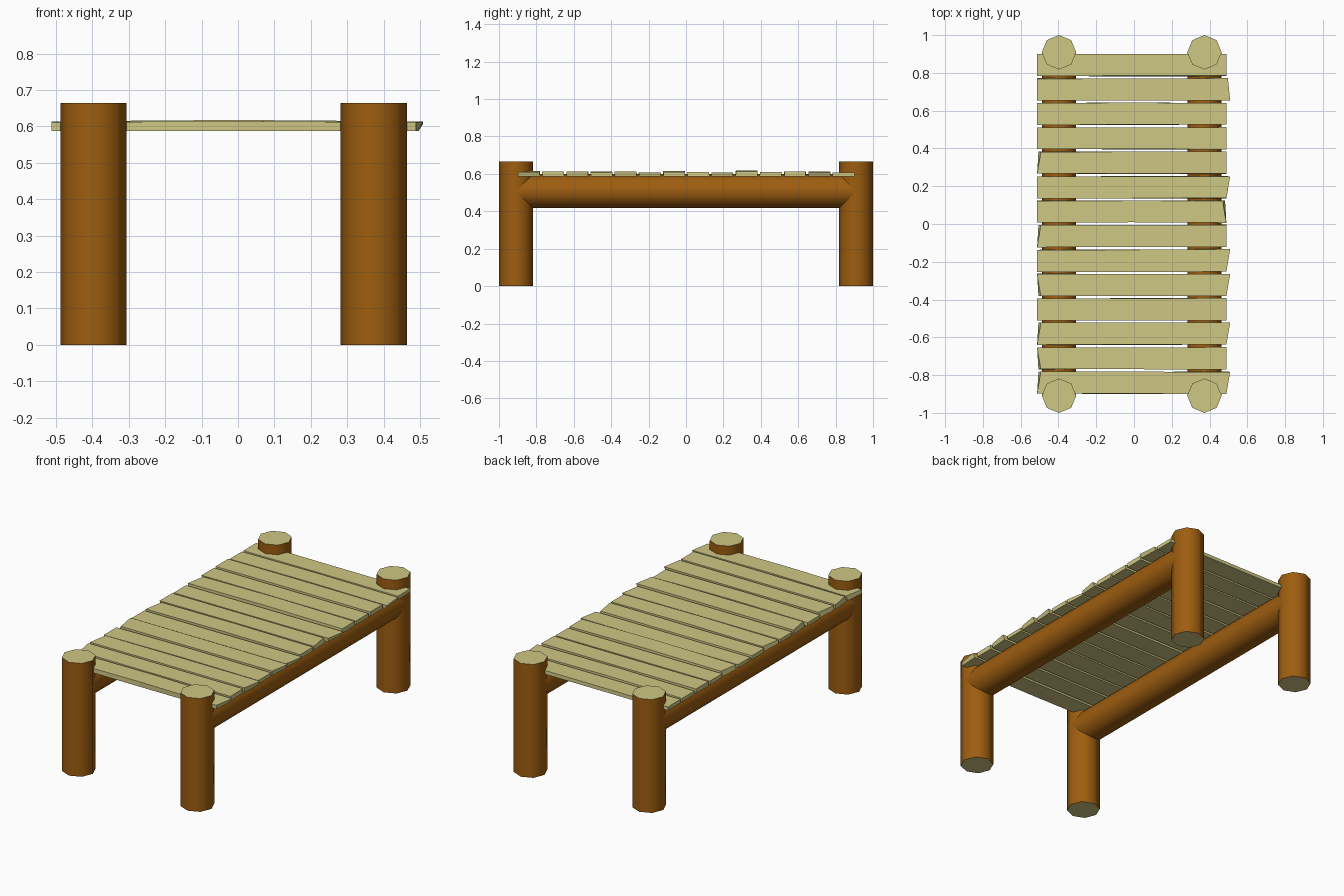
import bpy, bmesh, random
from math import pi
from mathutils import Matrix, Vector

if "Cube" in bpy.data.objects:
    bpy.data.objects.remove(bpy.data.objects["Cube"])

random.seed(4)

def material(name, color):
    m = bpy.data.materials.new(name)
    m.diffuse_color = (*color, 1)
    m.use_nodes = True
    m.node_tree.nodes["Principled BSDF"].inputs["Base Color"].default_value = m.diffuse_color
    return m

BARK = material("bark", (0.34, 0.11, 0.005))
WOOD = material("cut_wood", (0.62, 0.57, 0.23))

def finish(bm, name, mats):
    bmesh.ops.recalc_face_normals(bm, faces=bm.faces)
    me = bpy.data.meshes.new(name)
    bm.to_mesh(me)
    bm.free()
    for m in mats:
        me.materials.append(m)
    ob = bpy.data.objects.new(name, me)
    bpy.context.collection.objects.link(ob)
    return ob

def log(name, center, length, radius=0.091, rot=None):
    """Eight-sided log: smooth bark sides, flat pale cut ends."""
    bm = bmesh.new()
    mat = Matrix.Translation(center) @ (rot or Matrix())
    bmesh.ops.create_cone(bm, cap_ends=True, segments=8, radius1=radius,
                          radius2=radius, depth=length, matrix=mat)
    for f in bm.faces:
        cap = len(f.verts) == 8
        f.material_index = 1 if cap else 0
        f.smooth = not cap
    for e in bm.edges:
        e.smooth = not any(len(f.verts) == 8 for f in e.link_faces)
    return finish(bm, name, [BARK, WOOD])

def plank(name, y, skew, bow, lift):
    """Flat board; skew = x shift of (left back, left front, right back, right front)."""
    bm = bmesh.new()
    x0, x1, hw, z0, z1 = -0.513, 0.489, 0.058, 0.587, 0.608 + lift
    lb, lf, rb, rf = skew
    rings = []
    for t in (0, 0.5, 1):
        ring = []
        for sy, z in ((-1, z0), (1, z0), (1, z1), (-1, z1)):
            x = x0 + (x1 - x0) * t
            top = z == z1
            k = 1.0 if top else 0.35      # slanted saw cut on the ends
            if t == 0:
                x += k * (lb if sy > 0 else lf)
            elif t == 1:
                x += k * (rb if sy > 0 else rf)
            else:
                z += bow if top else 0
            edge = random.uniform(-0.002, 0.002)
            ring.append(bm.verts.new((x, y + sy * hw + edge, z)))
        rings.append(ring)
    for a, b in zip(rings, rings[1:]):
        for i in range(4):
            j = (i + 1) % 4
            bm.faces.new((a[i], a[j], b[j], b[i]))
    bm.faces.new(rings[0])
    bm.faces.new(rings[-1])
    return finish(bm, name, [WOOD])

# Posts and side beams
lay = Matrix.Rotation(pi / 2, 4, 'X')
for side, x in (("left", -0.397), ("right", 0.373)):
    for end, y in (("front", -0.909), ("back", 0.909)):
        log(f"{end}_{side}_post", Vector((x, y, 0.3325)), 0.665)
    log(f"{side}_beam", Vector((x, 0, 0.508)), 1.818, rot=lay)

# Deck planks, back to front, with rough-cut corners
S = 0.02
skews = {1: (0, 0, .008, S), 4: (S, 0, 0, 0), 5: (0, 0, S, 0), 6: (0, 0, -S, 0),
         7: (S, 0, 0, 0), 8: (0, 0, S, 0), 9: (0, S, S, 0), 11: (S, 0, S, 0),
         12: (0, S, 0, 0), 13: (S, 0, S, 0)}
for i in range(14):
    bow = 0.004 if i % 3 == 1 else 0
    plank(f"deck_plank_{i + 1}", 0.842 - i * 0.1294, skews.get(i, (0, 0, 0, 0)),
          bow, random.choice((0, 0.003, 0.006)))
